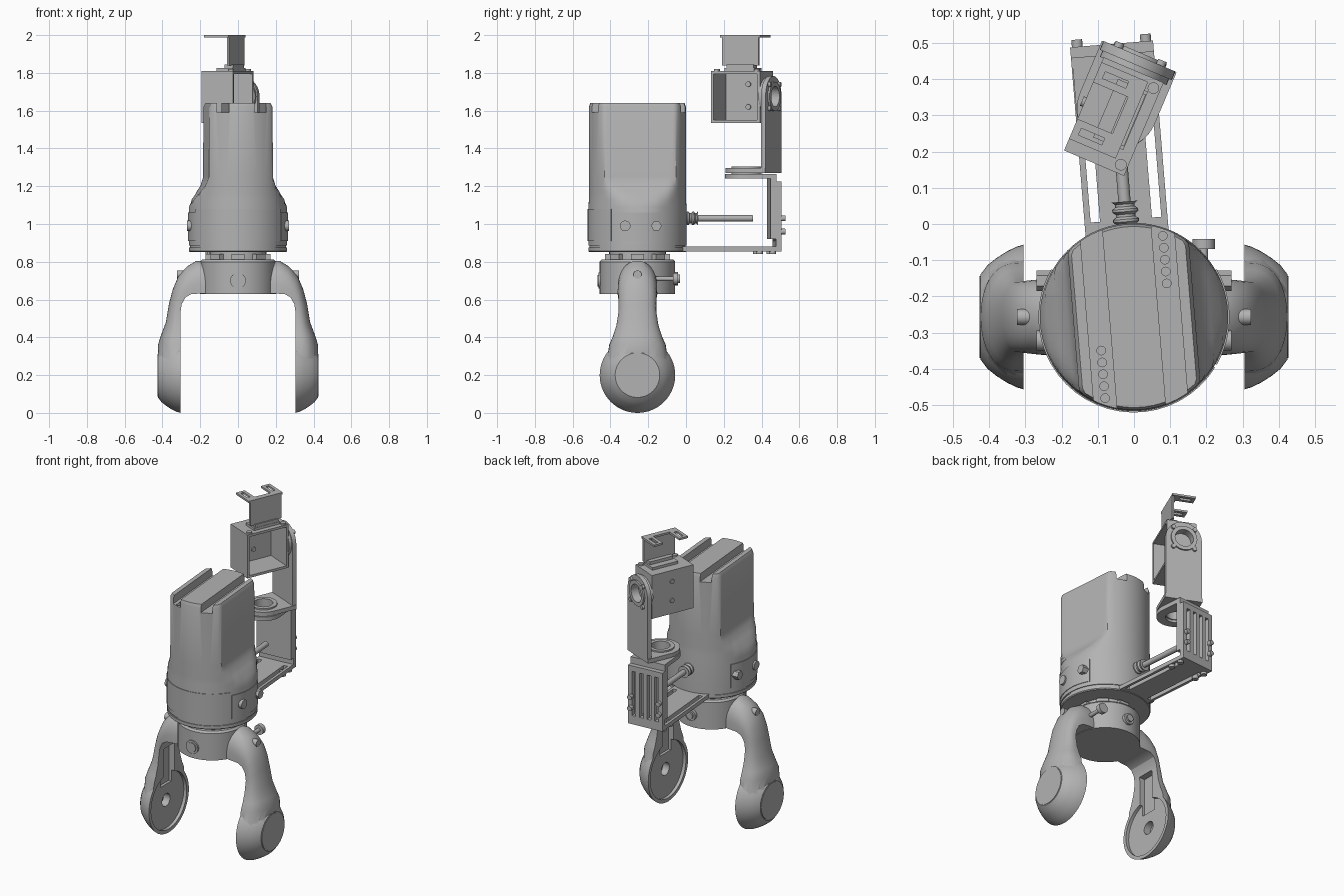
import bpy, bmesh
from math import sin, cos, pi, radians
from mathutils import Vector, Matrix

cube = bpy.data.objects.get("Cube")
if cube:
    bpy.data.objects.remove(cube, do_unlink=True)

grey = bpy.data.materials.new("machine grey")
grey.use_nodes = True
grey.diffuse_color = (0.45, 0.45, 0.45, 1)
grey.node_tree.nodes["Principled BSDF"].inputs["Base Color"].default_value = grey.diffuse_color

# Frames: main axis, twisted lower assembly, swivelling head
AXIS = Matrix.Translation((0, -0.257, 0))
LOWER = AXIS @ Matrix.Rotation(radians(4.7), 4, 'Z')
HEAD = Matrix.Translation((-0.046, 0.32, 0)) @ Matrix.Rotation(radians(-23), 4, 'Z')
parts = []


def loft(name, rings, frame=AXIS):
    """Skin a row of equal rings and cap both ends."""
    bm = bmesh.new()
    rows = [[bm.verts.new(frame @ Vector(p)) for p in ring] for ring in rings]
    n = len(rows[0])
    for a, b in zip(rows, rows[1:]):
        for i in range(n):
            bm.faces.new((a[i], a[(i + 1) % n], b[(i + 1) % n], b[i]))
    bm.faces.new(rows[0])
    bm.faces.new(rows[-1])
    bmesh.ops.recalc_face_normals(bm, faces=bm.faces)
    mesh = bpy.data.meshes.new(name)
    bm.to_mesh(mesh)
    bm.free()
    mesh.materials.append(grey)
    obj = bpy.data.objects.new(name, mesh)
    bpy.context.collection.objects.link(obj)
    parts.append(obj)
    return obj


def box(name, lo, hi, frame=AXIS):
    (a, b, c), (d, e, f) = lo, hi
    return loft(name, [[(a, b, z), (d, b, z), (d, e, z), (a, e, z)] for z in (c, f)], frame)


def turned(name, profile, axis, centre, frame=AXIS, n=40):
    """Profile of (distance along axis, radius) turned about axis 0, 1 or 2."""
    rings = []
    for d, r in profile:
        ring = []
        for i in range(n):
            p = Vector(centre)
            p[axis] += d
            p[(axis + 1) % 3] += r * cos(2 * pi * i / n)
            p[(axis + 2) % 3] += r * sin(2 * pi * i / n)
            ring.append(p)
        rings.append(ring)
    return loft(name, rings, frame)


def rod(name, r, axis, centre, length, frame=AXIS, n=24):
    return turned(name, [(0, r), (length, r)], axis, centre, frame, n)


def tongue(name, r, reach, z0, z1, frame):
    """Plate along +y with a half-round end about the origin."""
    arc = [(r * cos(pi + pi * i / 20), r * sin(pi + pi * i / 20)) for i in range(21)]
    outline = arc + [(r, reach), (-r, reach)]
    return loft(name, [[(x, y, z) for x, y in outline] for z in (z0, z1)], frame)


def combine(obj, others, operation='DIFFERENCE'):
    for other in others:
        mod = obj.modifiers.new("bool", 'BOOLEAN')
        mod.operation, mod.object, mod.solver = operation, other, 'EXACT'
        bpy.context.view_layer.objects.active = obj
        bpy.ops.object.modifier_apply(modifier=mod.name)
        parts.remove(other)
        bpy.data.objects.remove(other, do_unlink=True)


# Main housing: round base narrowing to two flat sides
def housing_ring(z, r, w):
    ring = []
    for i in range(72):
        a = 2 * pi * (i + 0.5) / 72
        ring.append((max(-w, min(w, r * cos(a))), r * sin(a), z))
    return ring


housing = loft("housing", [housing_ring(*s) for s in (
    (0.885, 0.26, 0.26), (1.09, 0.26, 0.26), (1.13, 0.257, 0.24), (1.17, 0.257, 0.21),
    (1.21, 0.257, 0.183), (1.25, 0.257, 0.17), (1.62, 0.257, 0.168), (1.64, 0.25, 0.158))], LOWER)
cutters = []
for s in (-1, 1):
    x0, x1 = sorted((s * 0.068, s * 0.13))
    cutters.append(box("groove", (x0, -0.3, 1.59), (x1, 0.3, 1.7), LOWER))
    cutters.append(box("front_notch", (x0 + 0.015, -0.3, 1.54), (x1 - 0.015, -0.245, 1.6), LOWER))
    for i in range(5):
        cutters.append(rod("hole", 0.012, 2, (s * 0.098, s * (0.085 + 0.033 * i), 1.575), 0.05, LOWER, 16))
combine(housing, cutters)
turned("base_seam", [(0.875, 0.255), (0.89, 0.255)], 2, (0, 0, 0), n=72)
turned("base_ring", [(0.852, 0.255), (0.857, 0.26), (0.876, 0.26)], 2, (0, 0, 0), n=72)


# Thin wrapped cover panels and their bolts
def panel(name, start, end, z0, z1):
    rings = []
    for i in range(17):
        a = radians(start + (end - start) * i / 16)
        rings.append([(r * cos(a), r * sin(a), z) for r, z in
                      ((0.255, z0), (0.264, z0), (0.264, z1), (0.255, z1))])
    loft(name, rings)


panel("front_panel", -150, -32, 0.91, 1.08)
panel("left_panel", -30, 30, 0.91, 1.06)
panel("right_panel", 150, 210, 0.91, 1.06)
for s in (-1, 1):
    for y in (-0.065, 0.1):
        rod("panel_bolt", 0.028, 0, (s * 0.23, y, 0.99), s * 0.04, n=6 if y > 0 else 20)

# Neck with tabs, gripper hub, buttons and knob
rod("neck", 0.15, 2, (0, 0, 0.79), 0.07, n=40)
for i in range(8):
    turn = AXIS @ Matrix.Rotation(i * pi / 4, 4, 'Z')
    box("neck_tab", (0.13, -0.035, 0.8), (0.172, 0.035, 0.842), turn)
turned("hub", [(0.63, 0.2), (0.8, 0.2), (0.812, 0.19)], 2, (0, 0, 0), n=56)
rod("front_button_ring", 0.042, 1, (0, -0.206, 0.7), 0.05)
rod("front_button", 0.03, 1, (0, -0.212, 0.7), 0.05)
rod("rear_boss", 0.035, 1, (0, 0.15, 0.71), 0.065)
rod("rear_boss_cap", 0.022, 1, (0, 0.21, 0.71), 0.015)
rod("knob_stem", 0.012, 1, (0.193, 0.03, 0.71), 0.17)
rod("knob", 0.031, 1, (0.193, 0.188, 0.71), 0.027)

# Gripper fingers: curved arm blended into a domed pad, hollow inside
ARM = ((0.12, 0.635, 0.12, 0.8, 0.1), (0.2, 0.632, 0.22, 0.805, 0.105), (0.25, 0.628, 0.27, 0.775, 0.105),
       (0.28, 0.61, 0.315, 0.725, 0.102), (0.298, 0.575, 0.345, 0.655, 0.1),
       (0.305, 0.53, 0.365, 0.58, 0.1), (0.305, 0.46, 0.382, 0.48, 0.112),
       (0.305, 0.4, 0.408, 0.41, 0.132), (0.305, 0.36, 0.424, 0.36, 0.15),
       (0.305, 0.28, 0.424, 0.28, 0.16), (0.305, 0.2, 0.42, 0.2, 0.11))


def arm_ring(s, ix, iz, ox, oz, h):
    ring = []
    for i in range(21):
        a = pi * i / 20
        k = sin(a) ** 0.7 if 0 < i < 20 else 0
        ring.append((s * (ix + (ox - ix) * k), h * cos(a), iz + (oz - iz) * k))
    return ring


for s, side in ((1, "left"), (-1, "right")):
    finger = loft(side + "_finger", [arm_ring(s, *sec) for sec in ARM])
    dome = [(0.305, 0.2), (0.325, 0.194), (0.35, 0.182), (0.38, 0.163), (0.405, 0.143), (0.424, 0.118)]
    pad = turned("pad", [(s * x, r) for x, r in dome], 0, (0, 0, 0.2), n=56)
    combine(finger, [pad], 'UNION')
    combine(finger, [rod("pad_recess", 0.178, 0, (s * 0.29, 0, 0.2), s * 0.035, n=48),
                     rod("pad_hole", 0.04, 0, (s * 0.29, 0, 0.2), s * 0.08),
                     box("arm_channel", (min(s * 0.28, s * 0.342), -0.055, 0.3),
                         (max(s * 0.28, s * 0.342), 0.055, 0.55))])
    rod(side + "_pad_cap", 0.113, 0, (s * 0.41, 0, 0.2), s * 0.017, n=40)
    rod(side + "_arm_screw", 0.022, 0, (s * 0.26, 0, 0.732), s * 0.063)

# Cable with ribbed sleeve
turned("cable_sleeve", [(0.25 + 0.007 * i, 0.036 if i // 2 % 2 else 0.027) for i in range(11)],
       1, (0, 0, 1.03), LOWER, 20)
rod("cable", 0.017, 1, (0, 0.25, 1.03), 0.362, LOWER)

# Lower bracket: slotted foot plate, slotted back plate, inner plate
foot = box("foot_plate", (-0.115, 0.15, 0.855), (0.115, 0.757, 0.88), LOWER)
combine(foot, [box("slot", (x - 0.013, 0.27, 0.8), (x + 0.013, 0.69, 0.95), LOWER) for x in (-0.085, 0.085)])
back = box("back_plate", (-0.115, 0.727, 0.855), (0.115, 0.757, 1.225), LOWER)
combine(back, [box("slot", (x - 0.012, 0.7, 0.91), (x + 0.012, 0.8, 1.19), LOWER)
               for x in (-0.075, -0.025, 0.025, 0.075)])
box("inner_plate", (-0.115, 0.697, 0.92), (0.115, 0.728, 1.265), LOWER)
for x in (-0.095, 0.095):
    for z in (0.96, 1.03):
        rod("back_screw", 0.015, 1, (x, 0.75, z), 0.027, LOWER, 16)
    for y in (0.64, 0.71):
        rod("foot_screw", 0.018, 2, (x, y, 0.84), 0.03, LOWER, 16)

# Swivel joint: two stacked round-ended ring plates
SWIVEL = LOWER @ Matrix.Translation((0, 0.577, 0))
for name, z, reach, frame in (("lower_ring_plate", 1.24, 0.15, SWIVEL), ("upper_ring_plate", 1.27, 0.155, HEAD)):
    plate = tongue(name, 0.112, reach, z, z + 0.026, frame)
    combine(plate, [rod("hole", 0.06, 2, (0, 0, z - 0.05), 0.13, frame)])
ring = turned("swivel_ring", [(1.255, 0.08), (1.305, 0.08)], 2, (0, 0, 0), HEAD)
combine(ring, [rod("hole", 0.055, 2, (0, 0, 1.2), 0.2, HEAD)])

# Upright arm with a round top and tilt bearing
UPRIGHT = HEAD @ Matrix.Translation((0, 0, 1.675)) @ Matrix.Rotation(-pi / 2, 4, 'X')
upright = tongue("upright_arm", 0.108, 0.405, 0.13, 0.156, UPRIGHT)
bearing = rod("bearing_disc", 0.1, 1, (0, 0.112, 1.675), 0.022, HEAD, 40)
collar = rod("bearing_collar", 0.078, 1, (0, 0.14, 1.675), 0.026, HEAD, 40)
for part in (upright, bearing, collar):
    combine(part, [rod("hole", 0.055, 1, (0, 0.05, 1.675), 0.2, HEAD)])
for i in range(4):
    a = pi / 4 + i * pi / 2
    rod("bearing_screw", 0.013, 1, (0.09 * cos(a), 0.14, 1.675 + 0.09 * sin(a)), 0.03, HEAD, 16)

# Open-sided head case
case = box("head_case", (-0.09, -0.165, 1.535), (0.09, 0.115, 1.81), HEAD)
combine(case, [box("hollow", (-0.076, -0.15, 1.55), (0.2, 0.1, 1.795), HEAD)])
for z in (1.62, 1.74):
    rod("case_screw", 0.014, 0, (-0.098, -0.02, z), 0.03, HEAD, 16)
for y in (-0.14, 0.09):
    rod("case_top_screw", 0.016, 2, (0.07, y, 1.8), 0.02, HEAD, 16)

# Top mount: upright sheet, foot flange and two slotted tabs
box("mount_base", (-0.03, -0.1, 1.81), (0.06, 0.075, 1.826), HEAD)
box("mount_flange", (0.01, -0.09, 1.826), (0.058, 0.065, 1.845), HEAD)
box("mount_sheet", (0.038, -0.12, 1.84), (0.05, 0.09, 1.992), HEAD)
box("mount_fold", (0.015, -0.13, 1.988), (0.05, 0.1, 2.0), HEAD)
for y in (-0.1, 0.07):
    tab = box("mount_tab", (-0.09, y - 0.03, 1.988), (0.02, y + 0.03, 2.0), HEAD)
    combine(tab, [box("slot", (-0.07, y - 0.01, 1.9), (0.0, y + 0.01, 2.1), HEAD)])

# Smooth the round faces, keep edges crisp
bpy.ops.object.select_all(action='DESELECT')
for obj in parts:
    obj.select_set(True)
bpy.context.view_layer.objects.active = parts[0]
bpy.ops.object.shade_smooth_by_angle(angle=radians(30))
